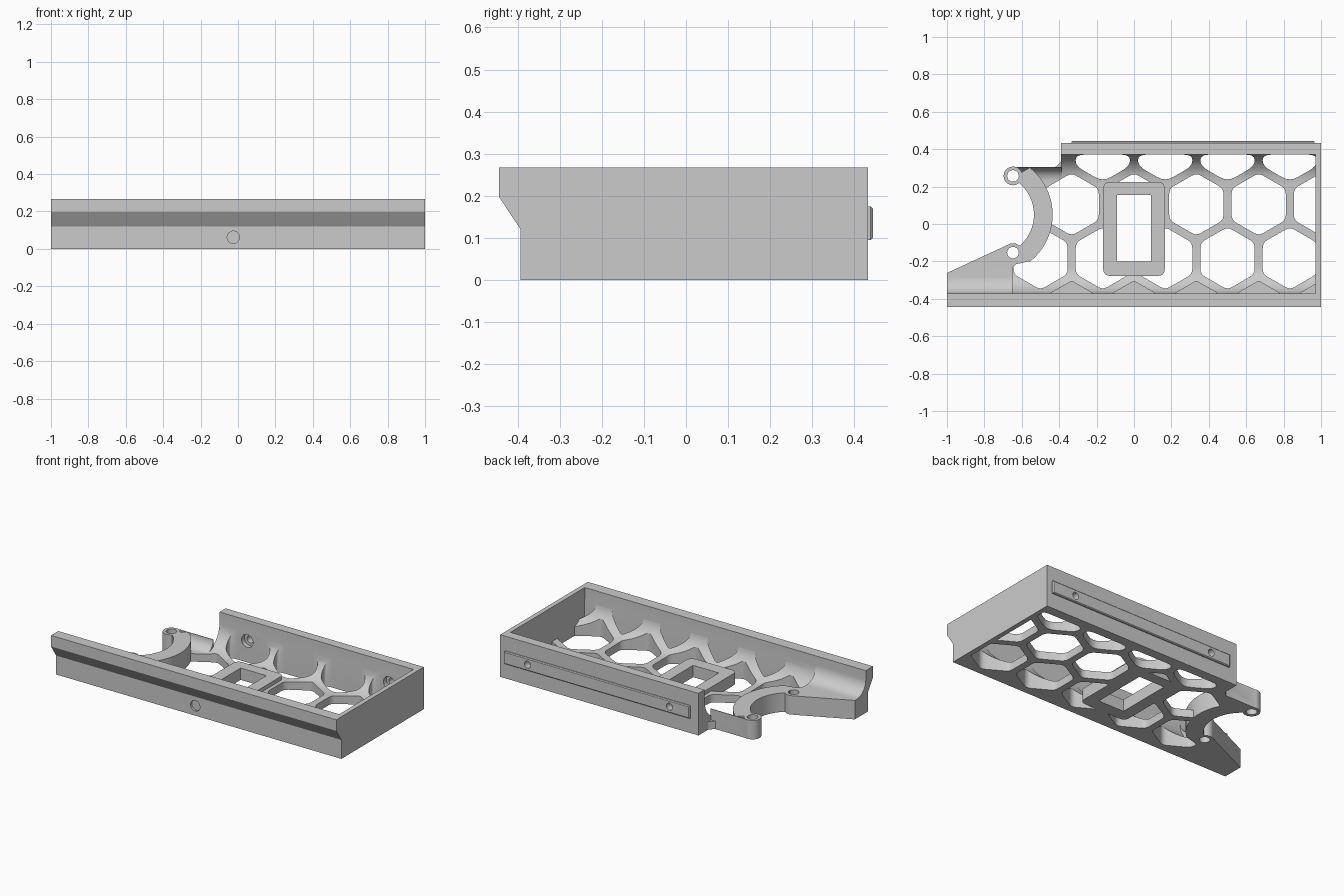
import bpy, bmesh, math
from mathutils import Vector

if "Cube" in bpy.data.objects:
    bpy.data.objects.remove(bpy.data.objects["Cube"])

grey = bpy.data.materials.new("light grey plastic")
grey.diffuse_color = (0.6, 0.6, 0.6, 1)
grey.use_nodes = True
grey.node_tree.nodes["Principled BSDF"].inputs["Base Color"].default_value = grey.diffuse_color

FLOOR, ARM, TOP = 0.05, 0.12, 0.267
INNER, BACK = 0.372, 0.432
RING = (-0.755, 0.05)


def prism(name, pts, a, b, axis="z"):
    """Extrude a 2D outline from a to b along z (xy), x (yz) or y (xz)."""
    put = {"z": lambda u, v, w: (u, v, w), "x": lambda u, v, w: (w, u, v),
           "y": lambda u, v, w: (u, w, v)}[axis]
    bm = bmesh.new()
    lo = [bm.verts.new(put(u, v, a)) for u, v in pts]
    hi = [bm.verts.new(put(u, v, b)) for u, v in pts]
    bm.faces.new(lo)
    bm.faces.new(hi)
    n = len(pts)
    for i in range(n):
        bm.faces.new((lo[i], lo[(i + 1) % n], hi[(i + 1) % n], hi[i]))
    bmesh.ops.recalc_face_normals(bm, faces=bm.faces)
    me = bpy.data.meshes.new(name)
    bm.to_mesh(me)
    bm.free()
    ob = bpy.data.objects.new(name, me)
    bpy.context.collection.objects.link(ob)
    me.materials.append(grey)
    return ob


def arc(cx, cy, r, a0, a1, n=12):
    return [(cx + r * math.cos(math.radians(a0 + (a1 - a0) * i / n)),
             cy + r * math.sin(math.radians(a0 + (a1 - a0) * i / n))) for i in range(n + 1)]


def circle(cx, cy, r, n=32):
    return arc(cx, cy, r, 0, 360, n)[:-1]


def rect(x0, x1, y0, y1):
    return [(x0, y0), (x1, y0), (x1, y1), (x0, y1)]


def rounded(pts, r, n=4):
    """Round every corner of a convex outline with a short curve."""
    out = []
    for i, p in enumerate(pts):
        p, q, s = Vector(p), Vector(pts[i - 1]), Vector(pts[(i + 1) % len(pts)])
        a = p + (q - p).normalized() * min(r, 0.45 * (q - p).length)
        b = p + (s - p).normalized() * min(r, 0.45 * (s - p).length)
        for k in range(n + 1):
            t = k / n
            out.append(tuple(a * (1 - t) ** 2 + p * 2 * t * (1 - t) + b * t * t))
    return out


def combine(body, others, op):
    for o in others:
        m = body.modifiers.new("join", "BOOLEAN")
        m.operation, m.object, m.solver = op, o, "EXACT"
        dg = bpy.context.evaluated_depsgraph_get()
        me = bpy.data.meshes.new_from_object(body.evaluated_get(dg))
        body.modifiers.clear()
        body.data = me
        bpy.data.objects.remove(o)


# Tray cross-section: grooved front wall, coved floor, back wall
front_outer = [(-INNER, TOP), (-0.444, TOP), (-0.444, 0.197), (-0.393, 0.12), (-0.393, 0)]
R = 0.15
front_cove = arc(-INNER + R, FLOOR + R, R, 270, 180)
back_cove = arc(INNER - R, FLOOR + R, R, 360, 270)
back_outer = [(BACK, 0), (BACK, TOP), (INNER, TOP)]
body = prism("honeycomb_tray", front_outer + back_outer + back_cove + front_cove, -0.39, 1, "x")

# Thin floor beside the ring, the front wall next to it, and its coved back rim
side_floor = prism("side_floor", [(-0.65, -0.393), (-0.385, -0.393), (-0.385, 0.345), (-0.397, 0.325),
                                  (-0.42, 0.305), (-0.645, 0.305)] + arc(*RING, 0.23, 62, -62, 24),
                   0, FLOOR)
side_wall = prism("side_wall", front_outer + [(-INNER + R, 0)] + front_cove, -0.65, -0.385, "x")
r1 = ARM - FLOOR
side_rim = prism("side_rim", [(0.305, 0.01), (0.305, ARM)] + arc(0.301 - r1, ARM, r1, 360, 270)
                 + [(0.301 - r1, 0.01)], -0.64, -0.385, "x")
combine(body, [side_floor, side_wall, side_rim], "UNION")

# Honeycomb openings, stopped at the inner wall faces
P = 1 / 3
ROW = P * math.sqrt(3) / 2


def cell(name, cx, cy, z0=-0.1, corner=0.028):
    r, y0, y1 = 0.29 / math.sqrt(3), -INNER + 0.001, INNER - 0.001
    pts = [(cx + r * math.sin(math.radians(60 * k)), cy - r * math.cos(math.radians(60 * k)))
           for k in range(6)]
    clipped = []
    for i, (x, y) in enumerate(pts):          # clip the outline to y0..y1
        px, py = pts[i - 1]
        for c in (y0, y1):
            if (py - c) * (y - c) < 0:
                clipped.append((px + (x - px) * (c - py) / (y - py), c))
        if y0 <= y <= y1:
            clipped.append((x, y))
    return prism(name, rounded(clipped, corner), z0, 0.5)


cells = []
for k in range(-2, 3):
    cells.append(cell("lower_cell", (k + 0.5) * P, 0.105 - ROW))
    if k > -2:
        cells.append(cell("upper_cell", (k + 0.5) * P, 0.105 + ROW, corner=0.05))
for k in range(-1, 4):
    cells.append(cell("middle_cell", k * P, 0.105))
    cells.append(cell("front_pocket", k * P, 0.105 - 2 * ROW, FLOOR - 0.01, 0.012))
combine(body, cells, "DIFFERENCE")

# End wall, centre frame, raised ring, bosses and tapered arm
end_wall = prism("end_wall", front_outer + back_outer, 0.97, 1, "x")
frame = prism("centre_frame", rounded(rect(-0.165, 0.165, -0.278, 0.225), 0.04), 0, 0.075)
ring = prism("ring", arc(*RING, 0.32, -52, 52, 32) + arc(*RING, 0.22, 62, -62, 32), 0, ARM)
bosses = [prism("boss", circle(-0.647, y, 0.05), 0, ARM) for y in (0.257, -0.153)]
arm = prism("arm", [(-1, -0.393), (-0.65, -0.393), (-0.65, -0.23), (-0.63, -0.215), (-0.565, -0.2),
                    (-0.6, -0.14), (-0.64, -0.105), (-0.67, -0.109), (-1, -0.262)], 0, ARM)
r2 = 0.09
arm_wall = prism("arm_wall", front_outer + [(-INNER + r2, 0)]
                 + arc(-INNER + r2, ARM + r2, r2, 270, 180), -1, -0.65, "x")
combine(body, [end_wall, frame, ring] + bosses + [arm, arm_wall], "UNION")

# Raised strip on the back, with chamfered rim
strip = prism("back_strip", rect(-0.335, 0.965, 0.095, 0.175), BACK - 0.01, 0.444, "y")
bm = bmesh.new()
bm.from_mesh(strip.data)
bmesh.ops.bevel(bm, geom=[e for e in bm.edges if all(v.co.y > 0.44 for v in e.verts)],
                offset=0.005, segments=1, affect="EDGES")
bm.to_mesh(strip.data)
bm.free()
combine(body, [strip], "UNION")

# Window, screw holes, counterbores and blind front hole
cuts = [prism("window", rect(-0.09, 0.09, -0.2, 0.155), -0.1, 0.3)]
cuts += [prism("boss_hole", circle(-0.647, y, 0.031), -0.1, 0.3) for y in (0.257, -0.153)]
for x in (-0.195, 0.8):
    cuts.append(prism("screw_hole", circle(x, 0.135, 0.022, 24), 0.2, 0.5, "y"))
    cuts.append(prism("counterbore", circle(x, 0.135, 0.04, 24), 0.2, 0.4, "y"))
cuts.append(prism("front_hole", circle(-0.025, 0.062, 0.033), -0.5, -0.379, "y"))
combine(body, cuts, "DIFFERENCE")

bpy.context.view_layer.objects.active = body
body.select_set(True)
bpy.ops.object.shade_smooth_by_angle(angle=math.radians(30))
